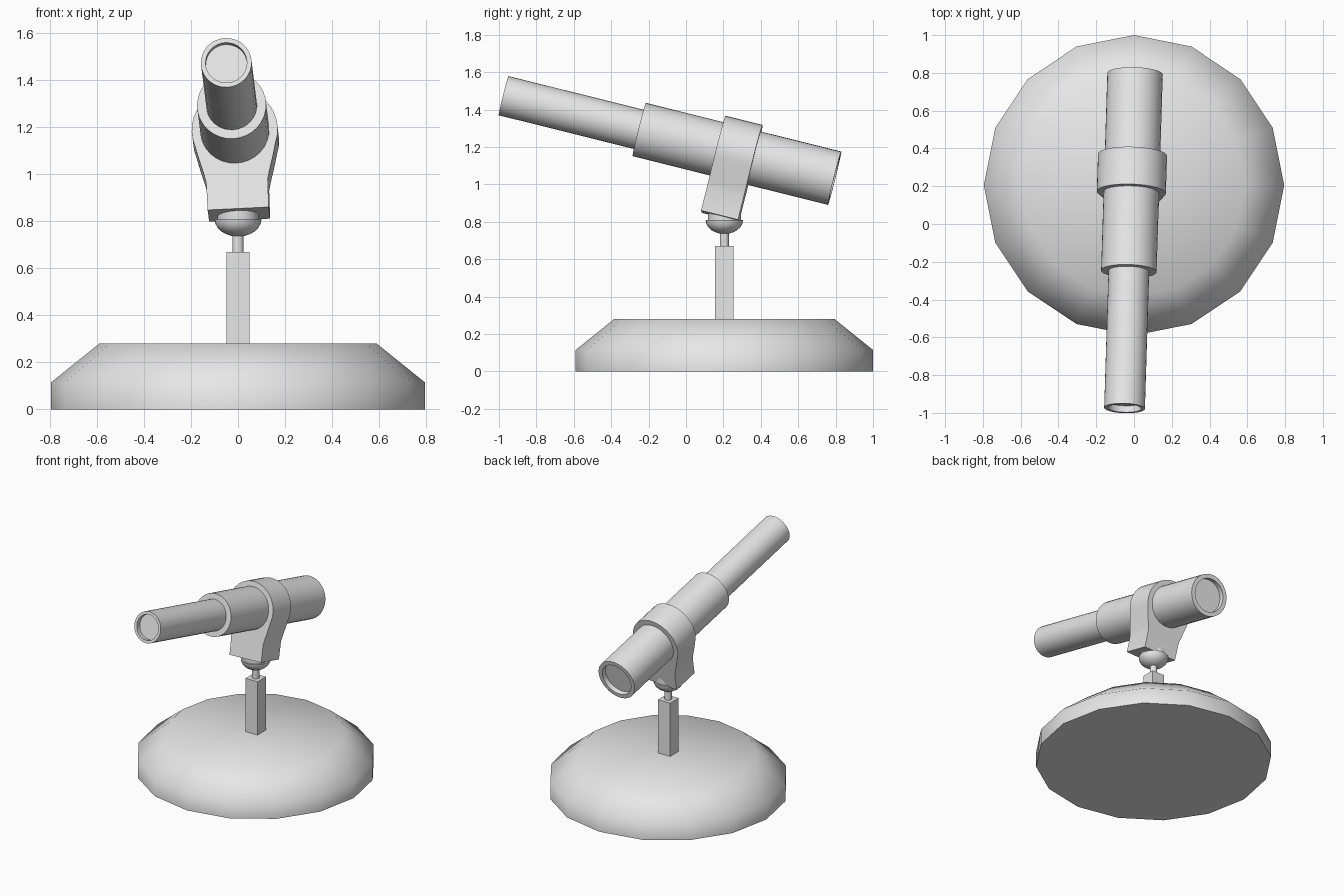
import bpy
import bmesh
from math import radians, sin, cos, tau
from mathutils import Matrix, Vector

default = bpy.data.objects.get("Cube")
if default:
    bpy.data.objects.remove(default)

GREY = (0.8, 0.8, 0.8, 1.0)
grey = bpy.data.materials.new("plain_grey")
grey.use_nodes = True
grey.diffuse_color = GREY
grey.node_tree.nodes["Principled BSDF"].inputs["Base Color"].default_value = GREY

PIVOT_Y = 0.205
# Shared frame of the tilted telescope: local y runs along the tube to the rear
AIM = (Matrix.Translation((-0.011, 0.266, 1.165))
       @ Matrix.Rotation(radians(-1.8), 4, "Z")
       @ Matrix.Rotation(radians(-14), 4, "X")
       @ Matrix.Rotation(radians(-2.9), 4, "Y"))
STAND = Matrix.Translation((0, PIVOT_Y, 0))
ALONG_Y = Matrix.Rotation(radians(-90), 4, "X")


def finish(name, bm, matrix, smooth_angle):
    bmesh.ops.remove_doubles(bm, verts=bm.verts, dist=1e-5)
    bmesh.ops.recalc_face_normals(bm, faces=bm.faces)
    mesh = bpy.data.meshes.new(name)
    bm.to_mesh(mesh)
    bm.free()
    mesh.transform(matrix)
    mesh.materials.append(grey)
    obj = bpy.data.objects.new(name, mesh)
    bpy.context.collection.objects.link(obj)
    if smooth_angle:
        bpy.ops.object.select_all(action="DESELECT")
        obj.select_set(True)
        bpy.context.view_layer.objects.active = obj
        bpy.ops.object.shade_smooth_by_angle(angle=radians(smooth_angle))
    return obj


def lathe(name, profile, sides, matrix, smooth_angle=35):
    """Turn (radius, height) points about the z axis."""
    bm = bmesh.new()
    verts = [bm.verts.new((r, 0, h)) for r, h in profile]
    edges = [bm.edges.new(pair) for pair in zip(verts, verts[1:])]
    bmesh.ops.spin(bm, geom=verts + edges, cent=(0, 0, 0), axis=(0, 0, 1),
                   angle=tau, steps=sides, use_merge=True)
    return finish(name, bm, matrix, smooth_angle)


# Heavy faceted base, shaded softly over its sloping shoulder
lathe("base", [(0, 0), (0.795, 0), (0.795, 0.115), (0.59, 0.28), (0, 0.28)],
      16, STAND, 65)

# Square post
bm = bmesh.new()
bmesh.ops.create_cube(bm, size=1, matrix=Matrix.Translation((0, 0, 0.465))
                      @ Matrix.Diagonal((0.098, 0.098, 0.41, 1)))
finish("post", bm, STAND, 0)

# Thin stem, rounded cup and swivel collar
lathe("stem", [(0, 0.66), (0.024, 0.66), (0.024, 0.76), (0, 0.76)], 16, STAND)
cup = [(0.1 * sin(a), 0.81 - 0.075 * cos(a))
       for a in (radians(15 * i) for i in range(7))]
lathe("swivel_cup", cup + [(0, 0.81)], 24, STAND)
lathe("swivel_collar", [(0, 0.8), (0.088, 0.8), (0.088, 0.87), (0, 0.87)], 24, STAND)

# Telescope tubes, each with a recessed lens at its open end
lathe("front_tube",
      [(0, -1.245), (0.088, -1.245), (0.088, -1.28), (0.108, -1.28),
       (0.108, -0.5), (0, -0.5)], 32, AIM @ ALONG_Y)
lathe("main_tube",
      [(0, -0.532), (0.147, -0.532), (0.147, 0.545), (0.117, 0.545),
       (0.117, 0.51), (0, 0.51)], 32, AIM @ ALONG_Y)

# Clamp: round collar flaring down into a block, extruded along the tube
side = [(0.13, -0.346), (0.131, -0.225), (0.14, -0.185), (0.158, -0.12)]
arc = [(0.183 * cos(radians(a)), 0.183 * sin(radians(a)))
       for a in range(-20, 201, 10)]
outline = side + arc + [(-x, z) for x, z in reversed(side)]
bm = bmesh.new()
face = bm.faces.new([bm.verts.new((x, -0.102, z)) for x, z in outline])
extruded = bmesh.ops.extrude_face_region(bm, geom=[face], use_keep_orig=True)
moved = [v for v in extruded["geom"] if isinstance(v, bmesh.types.BMVert)]
bmesh.ops.translate(bm, verts=moved, vec=Vector((0, 0.204, 0)))
finish("clamp", bm, AIM, 35)
